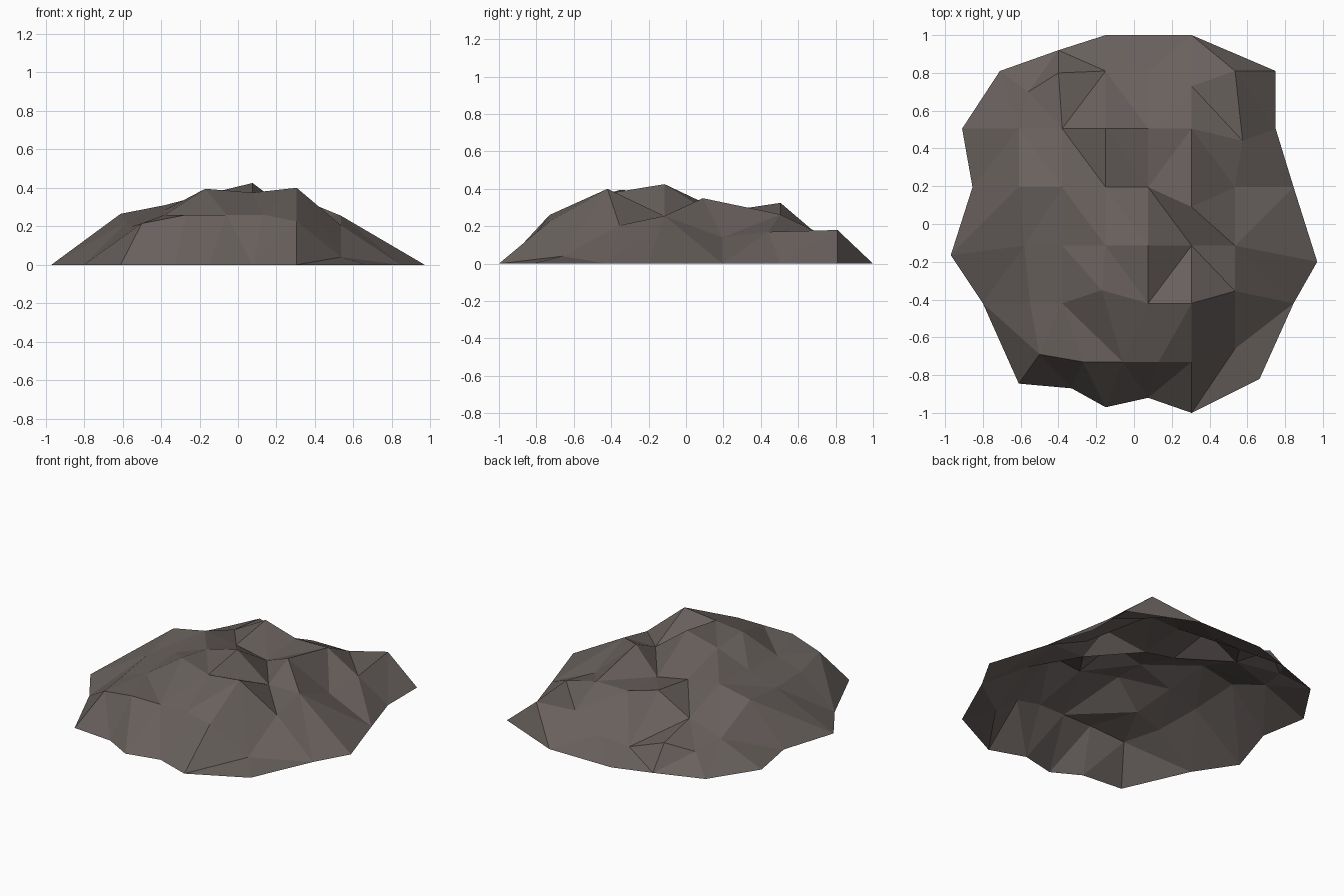
import bpy
from mathutils import Vector
from mathutils.geometry import delaunay_2d_cdt

# Ground outline of the mound, counter-clockwise, z = 0
outline = [(-.15, 1), (-.4, .92), (-.71, .81), (-.91, .505), (-.855, .195),
           (-.97, -.165), (-.8, -.42), (-.61, -.845), (-.33, -.87), (-.15, -.97),
           (.075, -.92), (.305, -1), (.665, -.82), (.845, -.42), (.97, -.2),
           (.845, .195), (.75, .505), (.75, .81), (.305, 1)]

# Heights on a coarse grid (None = replaced by a shifted point)
cols = [-.61, -.38, -.15, .075, .305, .535]
rows = {.81: [None, None, .065, .08, None, .18],
        .505: [.125, .20, .325, .26, .263, None],
        .195: [.265, .31, .278, .235, None, .14],
        -.115: [None, .285, .37, .425, .255, .255],
        -.42: [None, .26, None, .375, .40, None]}
shifted = [(-.56, .7, .1), (-.4, .8, .155), (.305, .73, .155), (.575, .44, .17),
           (.305, .09, .35), (-.58, -.115, .22), (-.55, -.42, .2),
           (-.17, -.35, .395), (.535, -.355, .205), (-.5, -.69, .215),
           (-.27, -.73, .26), (-.06, -.73, .26), (.13, -.73, .26),
           (.305, -.73, .225), (.535, -.66, .04)]
pts = [(x, y, 0) for x, y in outline]
pts += [(x, y, h) for y, hs in rows.items() for x, h in zip(cols, hs) if h is not None]
pts += shifted

# Creases that must stay as edges
creases = [((.075, .195), (.305, -.115)), ((.305, -.115), (.075, -.42)),
           ((-.38, .505), (-.15, .195)), ((-.38, .505), (-.15, .81)),
           ((-.38, -.42), (-.06, -.73)), ((.535, .81), (.575, .44)),
           ((.305, .73), (.575, .44)), ((.075, .195), (.305, .09)),
           ((-.15, -.115), (.075, -.42)), ((.305, -.73), (.305, -1)),
           ((.535, -.66), (.305, -1)), ((-.97, -.165), (-.61, .195)),
           ((.305, .09), (.305, .505)), ((-.15, .195), (-.15, .505)),
           ((-.61, .195), (-.58, -.115))]
index = {(p[0], p[1]): i for i, p in enumerate(pts)}
edges = [(index[a], index[b]) for a, b in creases]

# Triangulate inside the outline, then lift to the heights
v2, _, tris, orig, _, _ = delaunay_2d_cdt([Vector(p[:2]) for p in pts], edges,
                                          [list(range(len(outline)))], 1, 1e-5)
verts = [(v.x, v.y, pts[o[0]][2] if o else 0) for v, o in zip(v2, orig)]
mesh = bpy.data.meshes.new("rock_mound")
mesh.from_pydata(verts, [], [list(t) for t in tris])
mesh.update()

# Single flat stone colour
stone = bpy.data.materials.new("brown_grey_stone")
stone.diffuse_color = (.138, .117, .109, 1)
mesh.materials.append(stone)
rock = bpy.data.objects.new("rock_mound", mesh)
bpy.context.collection.objects.link(rock)
